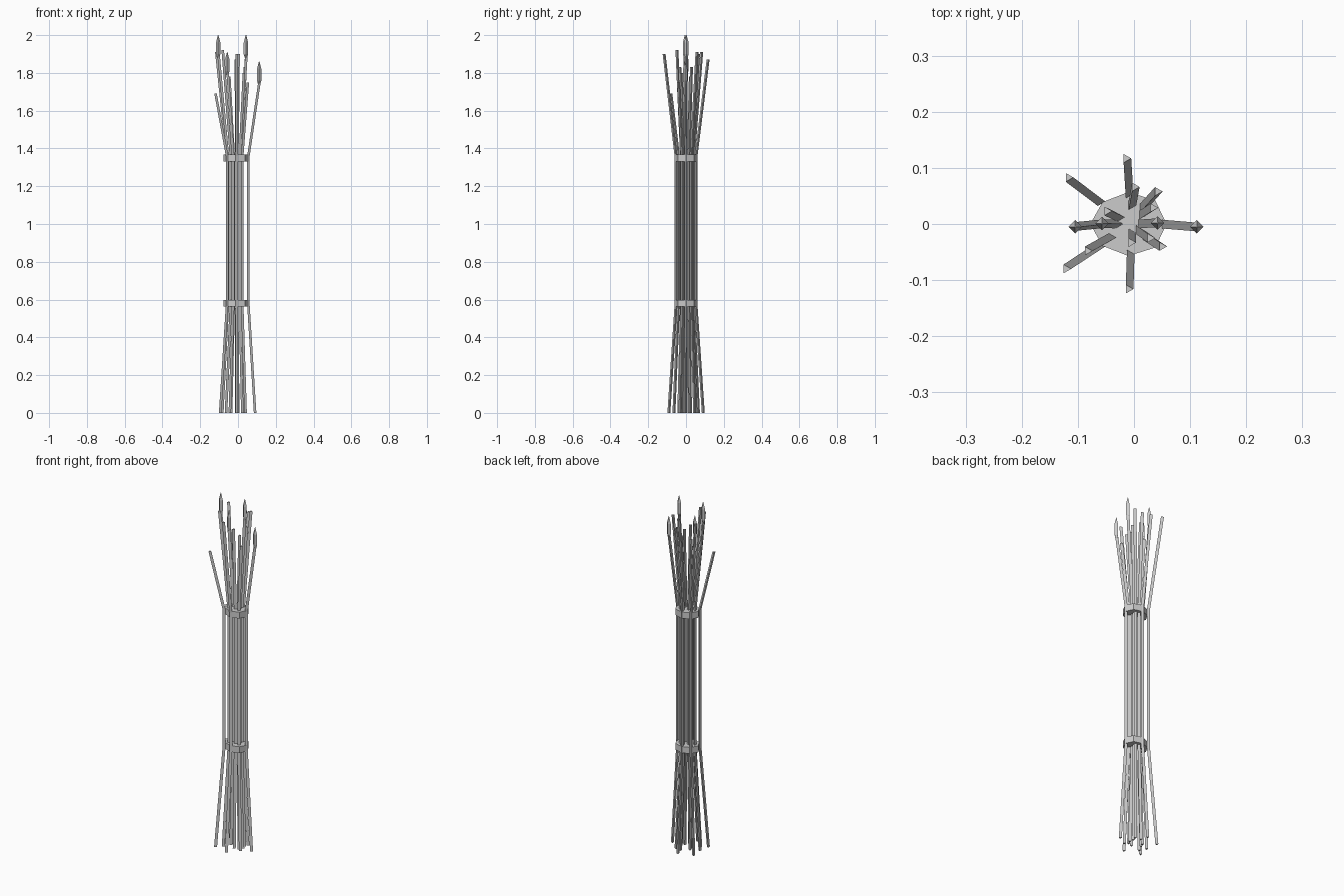
import bpy, bmesh, math
from mathutils import Vector

if "Cube" in bpy.data.objects:
    bpy.data.objects.remove(bpy.data.objects["Cube"])

mat = bpy.data.materials.new("pale_grey")
mat.diffuse_color = (0.6, 0.6, 0.6, 1)
mat.use_nodes = True
mat.node_tree.nodes["Principled BSDF"].inputs["Base Color"].default_value = mat.diffuse_color

LOW, HIGH = 0.57, 1.36      # heights where the stalks bend at the bands


def make(name, rings):
    """Skin a list of equal-length vertex rings into a closed flat-shaded mesh."""
    bm = bmesh.new()
    vs = [[bm.verts.new(p) for p in r] for r in rings]
    n = len(vs[0])
    for a, b in zip(vs, vs[1:]):
        for i in range(n):
            j = (i + 1) % n
            bm.faces.new((a[i], a[j], b[j], b[i]))
    bm.faces.new(vs[0][::-1])
    bm.faces.new(vs[-1])
    bmesh.ops.remove_doubles(bm, verts=bm.verts, dist=1e-6)
    bmesh.ops.recalc_face_normals(bm, faces=bm.faces)
    me = bpy.data.meshes.new(name)
    bm.to_mesh(me)
    bm.free()
    me.materials.append(mat)
    ob = bpy.data.objects.new(name, me)
    bpy.context.collection.objects.link(ob)


def ring(x, y, z, r, n):
    return [(x + r * math.cos(2 * math.pi * i / n),
             y + r * math.sin(2 * math.pi * i / n), z) for i in range(n)]


# Stalks: bend x, y, tip x, y, tip height, has a pointed head
stalks = [
    (-.010, .053, -.014, .117, 1.87, 0),
    (-.060, .040, -.117, .083, 1.91, 0),
    (-.056, .000, -.105, -.005, 2.00, 1),
    (-.060, -.040, -.121, -.080, 1.69, 0),
    (-.008, -.053, -.010, -.116, 1.90, 0),
    (.053, .000, .112, -.005, 1.86, 1),
    (.020, -.020, .050, -.040, 1.75, 0),
    (.012, .000, .042, .002, 2.00, 1),
    (.015, .028, .042, .058, 1.91, 0),
    (-.005, .033, .001, .066, 1.90, 0),
    (-.025, .012, -.048, .023, 1.78, 0),
    (-.028, .000, -.057, .001, 1.91, 1),
    (-.040, -.024, -.083, -.048, 1.92, 0),
    (-.005, -.016, -.005, -.033, 1.83, 0),
    (.014, .016, .034, .029, 1.83, 0),
    (.008, -.010, .029, -.025, 1.80, 0),
]
for k, (bx, by, tx, ty, tz, head) in enumerate(stalks):
    fx, fy = bx + 0.6 * (tx - bx), by + 0.6 * (ty - by)
    top = tz - 0.105 if head else tz
    path = [(fx, fy, 0), (bx, by, LOW), (bx, by, HIGH), (tx, ty, top)]
    make(f"stalk_{k + 1}", [ring(*p, 0.009, 3) for p in path])
    if head:
        prof = [(-.12, .006), (-.10, .012), (-.04, .012), (0, .0015)]
        make(f"pointed_head_{k + 1}", [ring(tx, ty, tz + dz, r, 4) for dz, r in prof])

# Binding bands: flat eight-sided plates around the bundle
outline = [(-.078, 0), (-.056, -.039), (-.010, -.057), (.038, -.042),
           (.058, 0), (.038, .042), (-.010, .057), (-.056, .039)]
for name, z in (("lower_band", 0.58), ("upper_band", 1.35)):
    make(name, [[(x, y, z + s) for x, y in outline] for s in (-.018, .018)])
